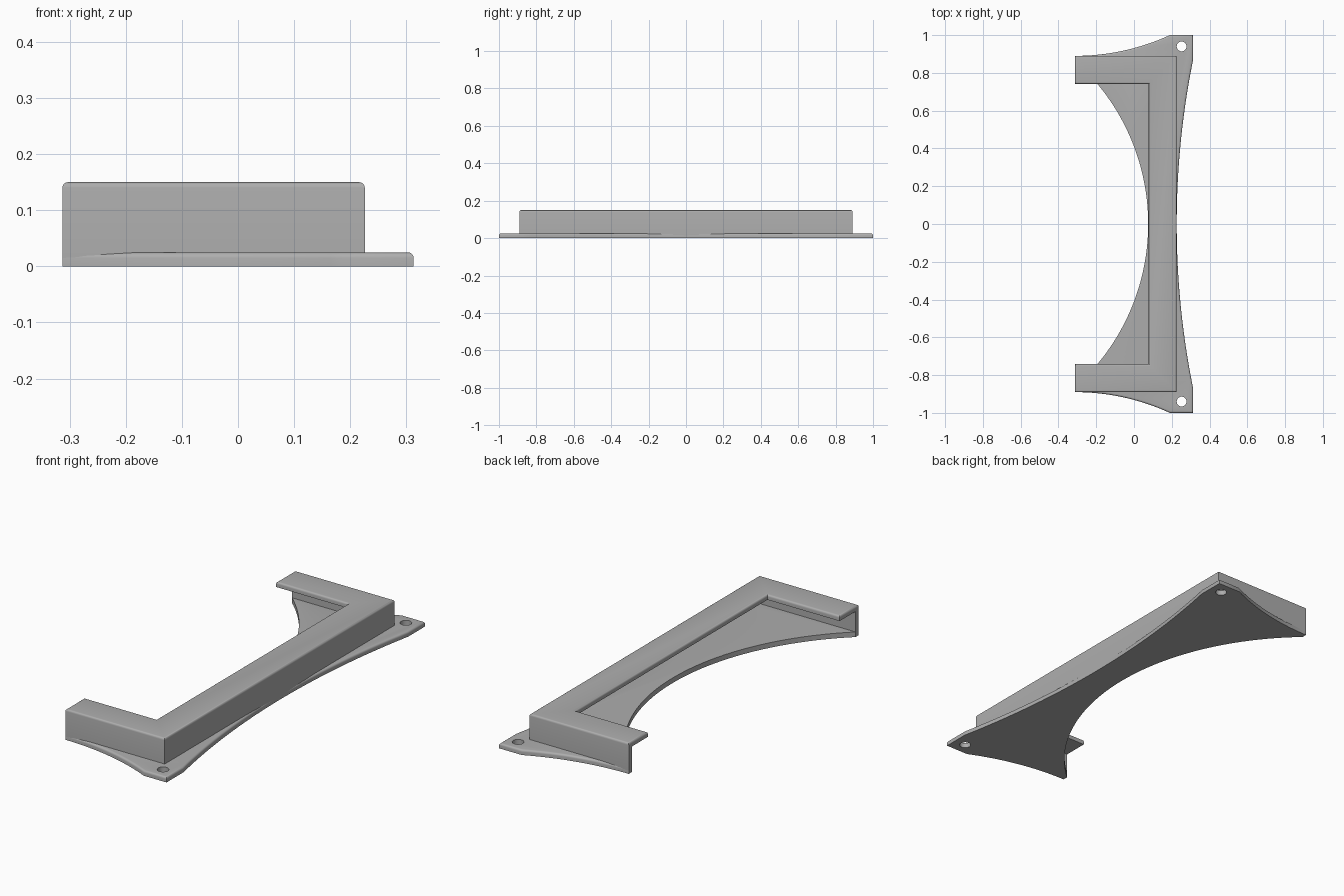
import bpy, bmesh, math

cube = bpy.data.objects.get("Cube")
if cube:
    bpy.data.objects.remove(cube, do_unlink=True)

grey = bpy.data.materials.new("mid grey")
grey.use_nodes = True
grey.diffuse_color = (0.42, 0.42, 0.42, 1)
grey.node_tree.nodes["Principled BSDF"].inputs["Base Color"].default_value = grey.diffuse_color

BACK, WALL, END = -0.313, 0.226, 0.89   # open end, long wall, side wall
TIP = 0.865                             # inner corner of the plate tips
HEIGHT, THICK, LIP, ROUND = 0.15, 0.025, 0.148, 0.01


def finish(bm, name):
    bmesh.ops.recalc_face_normals(bm, faces=bm.faces[:])
    mesh = bpy.data.meshes.new(name)
    bm.to_mesh(mesh)
    bm.free()
    obj = bpy.data.objects.new(name, mesh)
    bpy.context.collection.objects.link(obj)
    mesh.materials.append(grey)
    return obj


def smooth(obj):
    bpy.ops.object.select_all(action='DESELECT')
    obj.select_set(True)
    bpy.context.view_layer.objects.active = obj
    bpy.ops.object.shade_smooth_by_angle(angle=math.radians(35))


def round_edges(bm, edges):
    bmesh.ops.bevel(bm, geom=edges, offset=ROUND, segments=4,
                    profile=0.5, affect='EDGES', clamp_overlap=True)


def sagitta(half_chord, depth, t):
    """Depth of a circular arc at distance t from its apex."""
    r = (half_chord ** 2 + depth ** 2) / (2 * depth)
    return r - math.sqrt(r * r - t * t)


# Channel: an L section swept around three sides with mitred corners
bm = bmesh.new()
section = [(0, 0.01), (0, HEIGHT), (LIP, HEIGHT), (LIP, HEIGHT - THICK),
           (THICK, HEIGHT - THICK), (THICK, 0.01)]
rings = []
for inset_x, side in ((0, -1), (1, -1), (1, 1), (0, 1)):
    rings.append([bm.verts.new((WALL - o if inset_x else BACK, side * (END - o), z))
                  for o, z in section])
n = len(section)
for a, b in zip(rings, rings[1:]):
    for i in range(n):
        j = (i + 1) % n
        bm.faces.new((a[i], a[j], b[j], b[i]))
bm.faces.new(rings[0])
bm.faces.new(rings[-1])
bmesh.ops.recalc_face_normals(bm, faces=bm.faces[:])
bmesh.ops.dissolve_limit(bm, angle_limit=0.01, verts=bm.verts[:], edges=bm.edges[:])
round_edges(bm, [e for e in bm.edges if all(v.co.z > HEIGHT - 0.001 for v in e.verts)])
smooth(finish(bm, "lipped_channel"))

# Base plate outline: half of it, then mirrored
STEPS = 20
EAR_X, EAR_Y, EDGE = 0.19, 0.87, 0.313
half = []
for i in range(STEPS + 1):              # long outer edge, bowed inward
    y = EAR_Y * i / STEPS
    half.append((WALL + sagitta(EAR_Y, EDGE - WALL, y), y))
half.append((EDGE, 1))
for i in range(STEPS + 1):              # short outer edge from ear to tip
    t = (EAR_X - BACK) * (1 - i / STEPS)
    half.append((BACK + t, END + sagitta(EAR_X - BACK, 1 - END, t)))
for i in range(2 * STEPS + 1):          # large inner arc
    y = TIP * (1 - i / (2 * STEPS))
    half.append((0.075 - sagitta(TIP, 0.075 - BACK, y), y))
outline = half + [(x, -y) for x, y in reversed(half[1:-1])]

bm = bmesh.new()
base = bm.faces.new([bm.verts.new((x, y, 0)) for x, y in outline])
top = bmesh.ops.extrude_face_region(bm, geom=[base])
bmesh.ops.translate(bm, vec=(0, 0, THICK),
                    verts=[g for g in top["geom"] if isinstance(g, bmesh.types.BMVert)])
bmesh.ops.recalc_face_normals(bm, faces=bm.faces[:])


def is_outer(v):
    x, y = v.co.x, abs(v.co.y)
    return v.co.z > THICK / 2 and (x > WALL - 0.001 or y > END - 0.001)


round_edges(bm, [e for e in bm.edges if all(is_outer(v) for v in e.verts)])
plate = finish(bm, "base_plate")

# Screw holes in the two ears
bm = bmesh.new()
for side in (-1, 1):
    made = bmesh.ops.create_cone(bm, cap_ends=True, segments=32, radius1=0.026,
                                 radius2=0.026, depth=0.2)
    bmesh.ops.translate(bm, vec=(0.252, side * 0.94, 0), verts=made["verts"])
cutter = finish(bm, "screw_hole_cutter")
cutter.hide_render = True
cut = plate.modifiers.new("screw_holes", 'BOOLEAN')
cut.operation = 'DIFFERENCE'
cut.solver = 'EXACT'
cut.object = cutter
bpy.context.view_layer.objects.active = plate
bpy.ops.object.modifier_apply(modifier=cut.name)
bpy.data.objects.remove(cutter, do_unlink=True)
smooth(plate)
